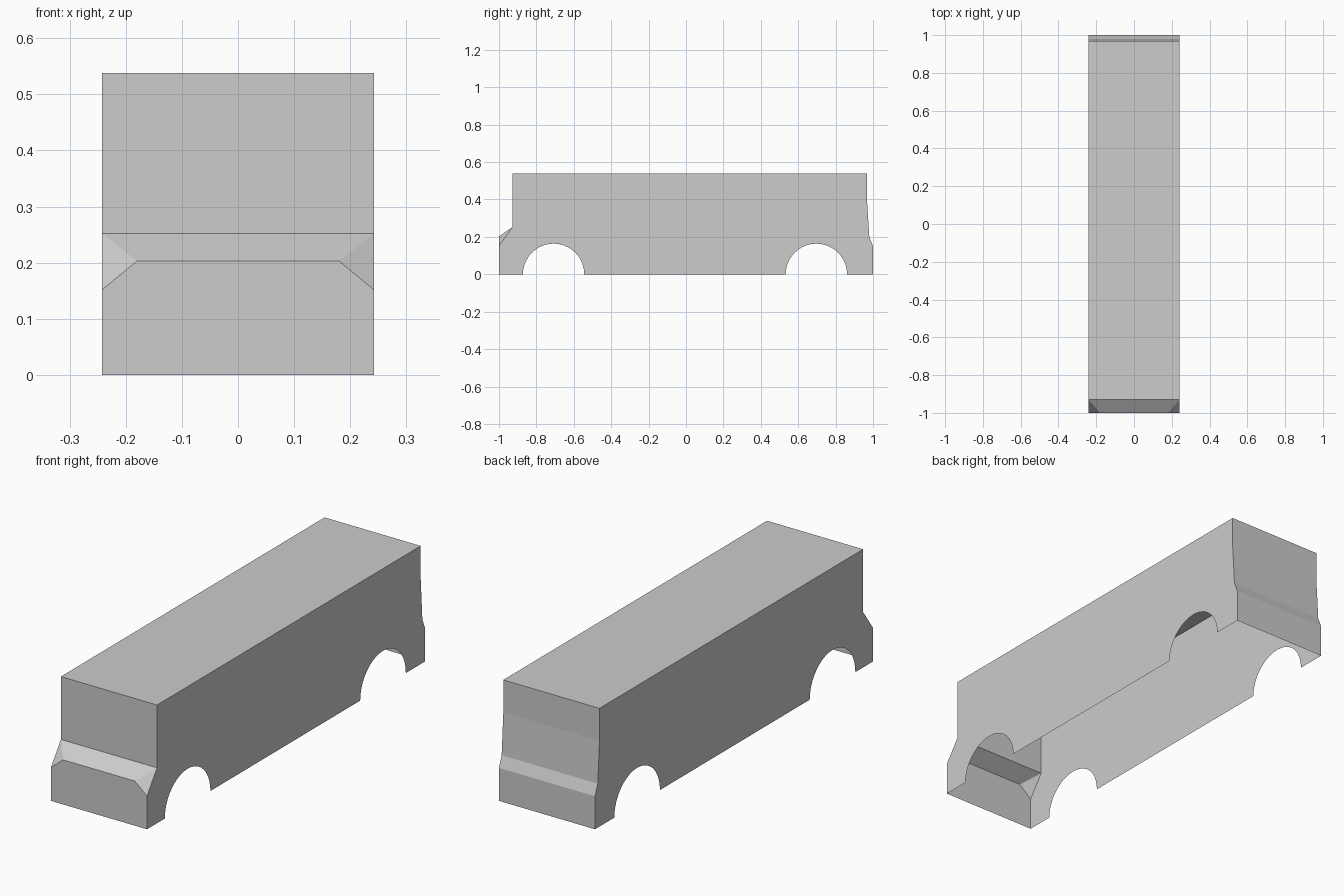
import bpy
import bmesh
from math import cos, sin, pi

cube = bpy.data.objects.get("Cube")
if cube:
    bpy.data.objects.remove(cube, do_unlink=True)

HALF = 0.242      # half width of the body
TOP = 0.538       # roof height
NOSE_HALF = 0.18  # half width of the nose ridge
ARCH_STEPS = 20

# Body colour
grey = bpy.data.materials.new("light grey")
grey.use_nodes = True
colour = (0.604, 0.604, 0.604, 1.0)
grey.diffuse_color = colour
grey.node_tree.nodes["Principled BSDF"].inputs["Base Color"].default_value = colour


def arch(centre, radius):
    """Half circle wheel opening, from front to back, as (y, z) points."""
    steps = [pi - pi * i / ARCH_STEPS for i in range(ARCH_STEPS + 1)]
    return [(centre + radius * cos(a), radius * sin(a)) for a in steps]


bm = bmesh.new()


def face(points):
    bm.faces.new([bm.verts.new(p) for p in points])


def strip(lower, upper):
    """Full-width panel between two (y, z) points."""
    face([(-HALF, *lower), (HALF, *lower), (HALF, *upper), (-HALF, *upper)])


# Profile of the back and front, as (y, z)
back = [(1.0, 0.0), (1.0, 0.15), (0.98, 0.2), (0.968, 0.39), (0.968, TOP)]
windscreen_top, windscreen_base = (-0.928, TOP), (-0.928, 0.252)
nose_side, nose_ridge, nose_foot = (-1.0, 0.152), (-1.0, 0.203), (-1.0, 0.0)

# Side walls with open wheel arches
outline = ([nose_foot] + arch(-0.708, 0.164) + arch(0.697, 0.164) + back
           + [windscreen_top, windscreen_base, nose_side])
for x in (-HALF, HALF):
    face([(x, y, z) for y, z in outline])

# Back panels, roof and windscreen
skin = back + [windscreen_top, windscreen_base]
for a, b in zip(skin, skin[1:]):
    strip(a, b)

# Nose: front panel, sloped bonnet and cut corners
face([(-HALF, *nose_foot), (HALF, *nose_foot), (HALF, *nose_side),
      (NOSE_HALF, *nose_ridge), (-NOSE_HALF, *nose_ridge), (-HALF, *nose_side)])
face([(-NOSE_HALF, *nose_ridge), (NOSE_HALF, *nose_ridge),
      (HALF, *windscreen_base), (-HALF, *windscreen_base)])
for s in (-1, 1):
    face([(s * HALF, *nose_side), (s * HALF, *windscreen_base),
          (s * NOSE_HALF, *nose_ridge)])

bmesh.ops.remove_doubles(bm, verts=bm.verts, dist=0.0005)
bmesh.ops.recalc_face_normals(bm, faces=bm.faces)
roof = max(bm.faces, key=lambda f: f.calc_center_median().z)
if roof.normal.z < 0:
    bmesh.ops.reverse_faces(bm, faces=bm.faces)

mesh = bpy.data.meshes.new("van_body")
bm.to_mesh(mesh)
bm.free()
mesh.materials.append(grey)
body = bpy.data.objects.new("van_body", mesh)
bpy.context.collection.objects.link(body)
